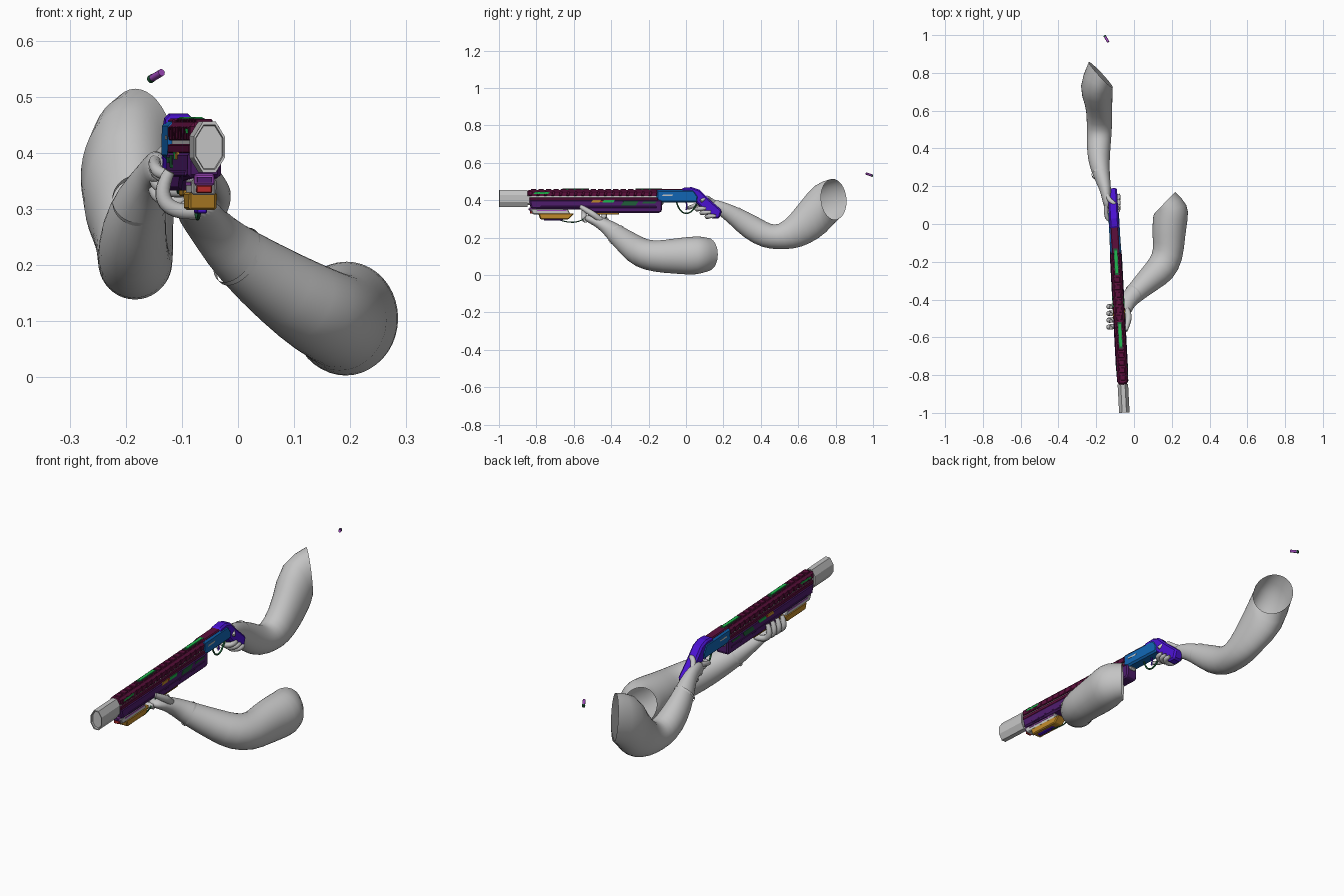
import bpy
import bmesh
from math import radians, cos, sin, pi
from mathutils import Matrix, Vector

if "Cube" in bpy.data.objects:
    bpy.data.objects.remove(bpy.data.objects["Cube"], do_unlink=True)


def material(name, code):
    rgb = [int(code[i:i + 2], 16) / 255 for i in (0, 2, 4)]
    lin = [c / 12.92 if c < 0.04 else ((c + 0.055) / 1.055) ** 2.4 for c in rgb]
    m = bpy.data.materials.new(name)
    m.use_nodes = True
    m.diffuse_color = (*lin, 1)
    m.node_tree.nodes["Principled BSDF"].inputs["Base Color"].default_value = (*lin, 1)
    return m


GREY = material("pale grey", "c4c4c4")
MAROON = material("maroon", "5c0f3c")
PURPLE = material("deep purple", "4e1c6c")
BLUE = material("blue", "1166b4")
VIOLET = material("violet", "4b12d2")
GOLD = material("gold", "c08a2a")
GREEN = material("bright green", "1fb84e")
DARK = material("dark green", "20603a")
MAGENTA = material("magenta", "a048bc")
RED = material("red", "b82a2a")

# The launcher points slightly sideways, so its parts share one placement
GUN = Matrix.Translation((-0.105, 0, 0)) @ Matrix.Rotation(0.054, 4, 'Z')
SPACE = Matrix.Identity(4)


def finish(name, bm, mat, place=SPACE, smooth=False):
    bmesh.ops.recalc_face_normals(bm, faces=bm.faces)
    bm.transform(place)
    mesh = bpy.data.meshes.new(name)
    bm.to_mesh(mesh)
    bm.free()
    mesh.materials.append(mat)
    for p in mesh.polygons:
        p.use_smooth = smooth
    ob = bpy.data.objects.new(name, mesh)
    bpy.context.collection.objects.link(ob)
    return ob


def prism(name, profile, hw, mat, bevel=0.005):
    """Side profile (y, z) extruded across the width."""
    bm = bmesh.new()
    face = bm.faces.new([bm.verts.new((-hw, y, z)) for y, z in profile])
    new = bmesh.ops.extrude_face_region(bm, geom=[face])["geom"]
    verts = [v for v in new if isinstance(v, bmesh.types.BMVert)]
    bmesh.ops.translate(bm, vec=(2 * hw, 0, 0), verts=verts)
    ob = finish(name, bm, mat, GUN)
    if bevel:
        mod = ob.modifiers.new("chamfer", 'BEVEL')
        mod.width, mod.segments = bevel, 1
    return ob


def block(name, y0, y1, z0, z1, hw, mat, bevel=0.0, slant=0.0):
    return prism(name, [(y0, z0), (y1, z0), (y1 + slant, z1), (y0 + slant, z1)], hw, mat, bevel)


def tube(name, stations, mat, sides=20, place=SPACE, smooth=True, caps=(True, False)):
    """Skin over elliptical rings: x, y, z, half width, half height, yaw, tilt."""
    bm = bmesh.new()
    rings = []
    swell = 1.05 if smooth else 1  # makes up for the rounding
    for x, y, z, ru, rv, yaw, tilt in stations:
        rot = Matrix.Rotation(radians(yaw), 3, 'Z') @ Matrix.Rotation(radians(-tilt), 3, 'X')
        angles = [2 * pi * (i + 0.5) / sides for i in range(sides)]
        rings.append([bm.verts.new(Vector((x, y, z)) + swell * (rot @ Vector((ru * cos(a), 0, rv * sin(a)))))
                      for a in angles])
    for a, b in zip(rings, rings[1:]):
        for i in range(sides):
            j = (i + 1) % sides
            bm.faces.new((a[i], a[j], b[j], b[i]))
    for ring, cap in zip((rings[0], rings[-1]), caps):
        if cap:
            bm.faces.new(ring)
    ob = finish(name, bm, mat, place, smooth)
    if smooth:
        ob.modifiers.new("soften", 'SUBSURF').levels = 1
    return ob


def pipe(name, points, r, mat, place=SPACE, curved=True, ends=1.0):
    cu = bpy.data.curves.new(name, 'CURVE')
    cu.dimensions = '3D'
    cu.bevel_depth, cu.bevel_resolution, cu.use_fill_caps = r, 3, True
    cu.resolution_u = 5
    sp = cu.splines.new('NURBS' if curved else 'POLY')
    sp.points.add(len(points) - 1)
    for p, co in zip(sp.points, points):
        p.co = (*(place @ Vector(co)), 1)
    sp.points[-1].radius = ends
    if curved:
        sp.use_endpoint_u, sp.order_u = True, 3
    cu.materials.append(mat)
    ob = bpy.data.objects.new(name, cu)
    bpy.context.collection.objects.link(ob)
    bpy.ops.object.select_all(action='DESELECT')
    ob.select_set(True)
    bpy.context.view_layer.objects.active = ob
    bpy.ops.object.convert(target='MESH')
    return ob


# Muzzle: long octagon with a shallow recessed end
tube("muzzle", [(0, y, 0.41, 0.03 * k, 0.049 * k, 0, 0)
                for y, k in ((-0.99, 0.84), (-1, 0.88), (-1, 1), (-0.85, 1))],
     GREY, 8, GUN, False, (True, True))
block("barrel", -0.86, -0.12, 0.375, 0.43, 0.021, GREY, 0.008)

# Upper cover runs back over the receiver, with ribs and rail teeth
block("upper_cover", -0.85, -0.15, 0.42, 0.455, 0.026, MAROON, 0.008)
block("rear_cover", -0.16, -0.015, 0.44, 0.461, 0.021, MAROON, 0.004)
block("lower_cover", -0.84, -0.15, 0.398, 0.416, 0.028, MAROON, 0.003)
for i in range(17):
    y = -0.83 + i * 0.04
    block("cover_rib", y, y + 0.03, 0.422, 0.447, 0.028, MAROON, 0.002, 0.006)
    block("rail_tooth", y, y + 0.028, 0.45, 0.46, 0.015, MAROON, 0.002)
for y in (-0.65, -0.26):
    block("top_strip", y, y + 0.12, 0.45, 0.464, 0.007, GREEN)
    block("top_strip_base", y - 0.01, y + 0.13, 0.45, 0.462, 0.01, DARK)
block("side_light", -0.82, -0.74, 0.434, 0.443, 0.0287, GREEN, 0, 0.01)

# Sliding fore-end and its underside
prism("fore_end", [(-0.84, 0.395), (-0.83, 0.355), (-0.56, 0.35), (-0.52, 0.333),
                   (-0.14, 0.333), (-0.13, 0.345), (-0.13, 0.402), (-0.84, 0.402)], 0.03, PURPLE, 0.007)
block("fore_end_ridge", -0.78, -0.16, 0.358, 0.368, 0.032, PURPLE, 0.002)
block("front_clamp", -0.838, -0.8, 0.342, 0.362, 0.018, MAGENTA, 0.003)
block("front_clamp_core", -0.842, -0.81, 0.347, 0.357, 0.013, PURPLE)
block("front_pin", -0.835, -0.8, 0.328, 0.342, 0.014, RED, 0.002)
block("under_plate", -0.82, -0.62, 0.325, 0.354, 0.022, GREY, 0.004, -0.015)
block("under_trim", -0.8, -0.64, 0.342, 0.348, 0.0235, MAGENTA)
prism("under_weight", [(-0.79, 0.33), (-0.6, 0.33), (-0.63, 0.298), (-0.78, 0.298)], 0.025, GOLD, 0.004)
block("under_keel", -0.76, -0.66, 0.292, 0.3, 0.009, VIOLET, 0.002)
block("under_rail", -0.5, -0.36, 0.323, 0.335, 0.02, GOLD, 0.002)
pipe("hand_loop", [(0, -0.69, 0.3), (0, -0.64, 0.28), (0, -0.56, 0.285), (0, -0.5, 0.33)],
     0.003, DARK, GUN)
block("side_window", -0.35, -0.27, 0.373, 0.396, 0.0312, DARK, 0, 0.015)
block("rear_window", -0.24, -0.17, 0.382, 0.392, 0.0312, DARK, 0, 0.01)
block("gold_marker", -0.51, -0.465, 0.388, 0.401, 0.0312, GOLD, 0, 0.008)
block("green_marker", -0.45, -0.39, 0.388, 0.401, 0.0312, GREEN, 0, 0.008)
block("red_marker", -0.465, -0.45, 0.39, 0.399, 0.0312, RED, 0, 0.008)

# Receiver, tang and grip
prism("receiver", [(-0.16, 0.4), (-0.13, 0.388), (0.06, 0.388), (0.065, 0.42),
                   (0.04, 0.456), (-0.16, 0.456)], 0.0285, BLUE, 0.008)
block("receiver_plate", -0.13, -0.075, 0.424, 0.431, 0.0293, GREY, 0, 0.006)
prism("grip", [(-0.03, 0.445), (-0.02, 0.466), (0.03, 0.47), (0.07, 0.457), (0.12, 0.408), (0.192, 0.345),
               (0.178, 0.302), (0.135, 0.302), (0.09, 0.352), (0.055, 0.386), (0.035, 0.43)],
      0.025, VIOLET, 0.008)
pipe("trigger_guard", [(0, -0.05, 0.388), (0, -0.035, 0.335), (0, 0.03, 0.325), (0, 0.06, 0.385)],
     0.004, DARK, GUN)
pipe("trigger", [(0, 0, 0.39), (0, 0.01, 0.365), (0, 0, 0.348)], 0.004, VIOLET, GUN)

# Arms run from palm to the open shoulder
tube("right_arm", [(-0.142, 0.075, 0.372, 0.014, 0.024, 0, 10), (-0.147, 0.13, 0.375, 0.021, 0.033, 0, 20),
                   (-0.15, 0.183, 0.363, 0.029, 0.033, 0, 32), (-0.175, 0.262, 0.315, 0.044, 0.049, 0, 34),
                   (-0.187, 0.34, 0.258, 0.056, 0.065, 0, 28), (-0.187, 0.42, 0.213, 0.061, 0.068, 0, 9),
                   (-0.183, 0.485, 0.201, 0.063, 0.064, 0, -13), (-0.183, 0.55, 0.209, 0.065, 0.073, 0, -25),
                   (-0.185, 0.633, 0.272, 0.067, 0.106, 0, -15), (-0.205, 0.723, 0.361, 0.089, 0.132, 0, -15),
                   (-0.176, 0.79, 0.405, 0.09, 0.106, -47, -5)], GREY)
tube("left_arm", [(-0.08, -0.545, 0.306, 0.03, 0.016, -10, 0), (-0.07, -0.48, 0.293, 0.045, 0.028, -25, 10),
                  (-0.038, -0.41, 0.253, 0.043, 0.04, -45, 35), (0, -0.37, 0.215, 0.05, 0.052, -49, 30),
                  (0.085, -0.29, 0.153, 0.067, 0.068, -49, 25), (0.145, -0.24, 0.116, 0.08, 0.077, -42, 18),
                  (0.183, -0.165, 0.098, 0.08, 0.08, -20, 5), (0.183, -0.06, 0.102, 0.084, 0.091, 0, 0),
                  (0.193, 0.03, 0.103, 0.09, 0.099, 0, 0), (0.196, 0.075, 0.107, 0.093, 0.097, 16, 0),
                  (0.165, 0.115, 0.11, 0.074, 0.086, 46, 0)], GREY)

# Thin cuffs at the wrists
for side, c, r, yaw, tilt in (("right", Vector((-0.175, 0.262, 0.315)), 0.05, 0, 34),
                              ("left", Vector((0, -0.37, 0.215)), 0.054, -49, 30)):
    step = Matrix.Rotation(radians(yaw), 3, 'Z') @ Vector((0, 0.004, -0.003))
    tube(side + "_cuff", [(*(c + step * k), r * 0.94, r, yaw, tilt) for k in (-1, 1)],
         GREY, 24, caps=(False, False))

# Right fingers wrap around the grip, the index reaches the trigger
for i in range(3):
    y, z = 0.07 + i * 0.027, 0.362 - i * 0.02
    pipe("right_finger", [(-0.148, y + 0.03, z + 0.012), (-0.145, y - 0.005, z), (-0.112, y - 0.016, z - 0.012),
                          (-0.076, y + 0.004, z - 0.006), (-0.083, y + 0.035, z - 0.006)], 0.012, GREY, ends=0.7)
pipe("right_index", [(-0.148, 0.1, 0.385), (-0.15, 0.05, 0.375), (-0.135, 0.02, 0.36), (-0.105, 0.005, 0.358)],
     0.011, GREY, ends=0.7)
pipe("right_thumb", [(-0.15, 0.17, 0.38), (-0.135, 0.13, 0.4), (-0.105, 0.11, 0.42), (-0.08, 0.08, 0.395)],
     0.012, GREY, ends=0.7)

# Left fingers curl up the far side of the fore-end
for i in range(4):
    y = -0.545 + i * 0.036
    pipe("left_finger", [(-0.07, y + 0.01, 0.295), (-0.115, y, 0.292), (-0.142, y, 0.33),
                         (-0.122, y - 0.004, 0.367)], 0.014, GREY, ends=0.7)
pipe("left_thumb", [(-0.045, -0.44, 0.28), (-0.024, -0.48, 0.315), (-0.035, -0.53, 0.345), (-0.045, -0.565, 0.367)],
     0.016, GREY, ends=0.65)

# Spent cartridge in the air
front, back = Vector((-0.136, 0.963, 0.543)), Vector((-0.156, 0.997, 0.531))
pipe("cartridge", [front, front.lerp(back, 0.8)], 0.0065, MAGENTA, curved=False)
pipe("cartridge_base", [front.lerp(back, 0.8), back], 0.0072, DARK, curved=False)
